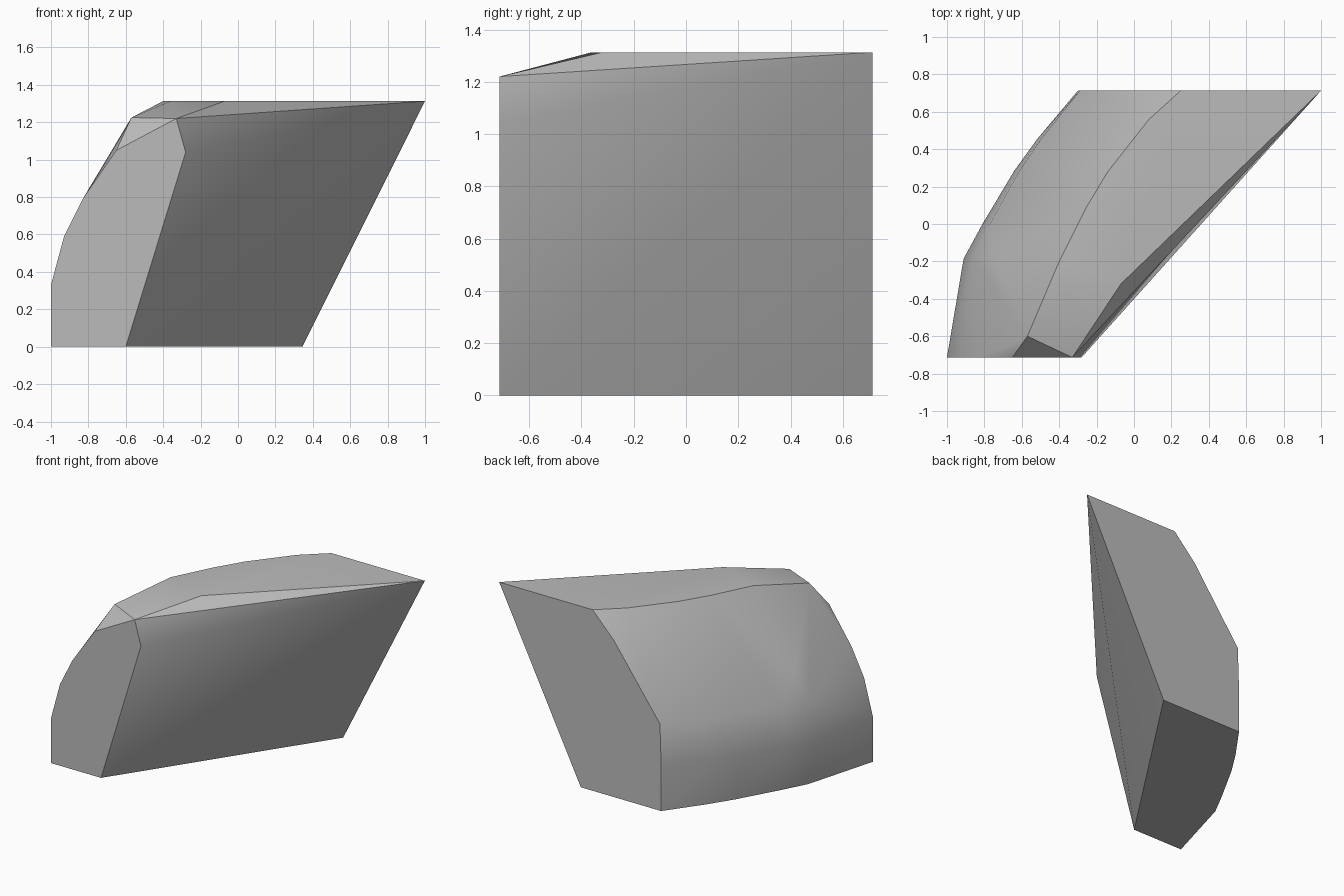
import bpy
import bmesh
import math
from mathutils import Vector

cube = bpy.data.objects.get("Cube")
if cube:
    bpy.data.objects.remove(cube, do_unlink=True)

HALF, TOP = 0.713, 1.313

# Outer curved side: matching front and back profile points (x, z)
front_profile = [(-1, 0), (-1, 0.33), (-0.93, 0.59), (-0.83, 0.79), (-0.65, 1.05)]
back_profile = [(-0.3, 0), (-0.3, 0.33), (-0.29, 0.63), (-0.16, 0.79), (0.08, 1.137)]
row_bulge = [0.65, 1, 1, 0.95, 0.8]
sections = [(0, 0), (0.37, 0.17), (0.5, 0.16), (0.7, 0.13), (0.82, 0.09), (1, 0)]

points = []
for t, bulge in sections:
    y = -HALF + 2 * HALF * t
    for f, b, k in zip(front_profile, back_profile, row_bulge):
        x, z = Vector(f).lerp(Vector(b), t)
        points.append((x - bulge * k, y, z))

# Top crease and flat top
crease = [(-0.4, -0.2), (-0.26, 0.08), (-0.14, 0.28), (0.08, 0.56), (0.25, HALF)]
points += [(x, y, TOP) for x, y in crease]
points += [(-0.36, -0.36, TOP), (-0.07, -0.32, TOP), (1, HALF, TOP)]

# Clipped front corner
points += [(-0.57, -0.6, 1.225), (-0.33, -HALF, 1.22), (-0.28, -HALF, 1.04)]

# Inner base edge
points += [(-0.6, -HALF, 0), (0.345, HALF, 0)]

# Wrap the points in one solid and merge its flat faces
bm = bmesh.new()
for p in points:
    bm.verts.new(p)
hull = bmesh.ops.convex_hull(bm, input=bm.verts[:])
loose = {g for g in hull["geom_interior"] + hull["geom_unused"]
         if isinstance(g, bmesh.types.BMVert)}
bmesh.ops.delete(bm, geom=list(loose), context="VERTS")
bmesh.ops.dissolve_limit(bm, angle_limit=math.radians(0.5),
                         verts=bm.verts[:], edges=bm.edges[:])
bmesh.ops.recalc_face_normals(bm, faces=bm.faces[:])
mesh = bpy.data.meshes.new("rock_shard")
bm.to_mesh(mesh)
bm.free()

shard = bpy.data.objects.new("rock_shard", mesh)
bpy.context.collection.objects.link(shard)

# Stone colour
stone = bpy.data.materials.new("stone_grey")
stone.use_nodes = True
grey = (0.5, 0.5, 0.5, 1)
stone.diffuse_color = grey
stone.node_tree.nodes["Principled BSDF"].inputs["Base Color"].default_value = grey
mesh.materials.append(stone)

# Soft shading with sharp main edges
bpy.ops.object.select_all(action="DESELECT")
shard.select_set(True)
bpy.context.view_layer.objects.active = shard
bpy.ops.object.shade_smooth_by_angle(angle=math.radians(30))
